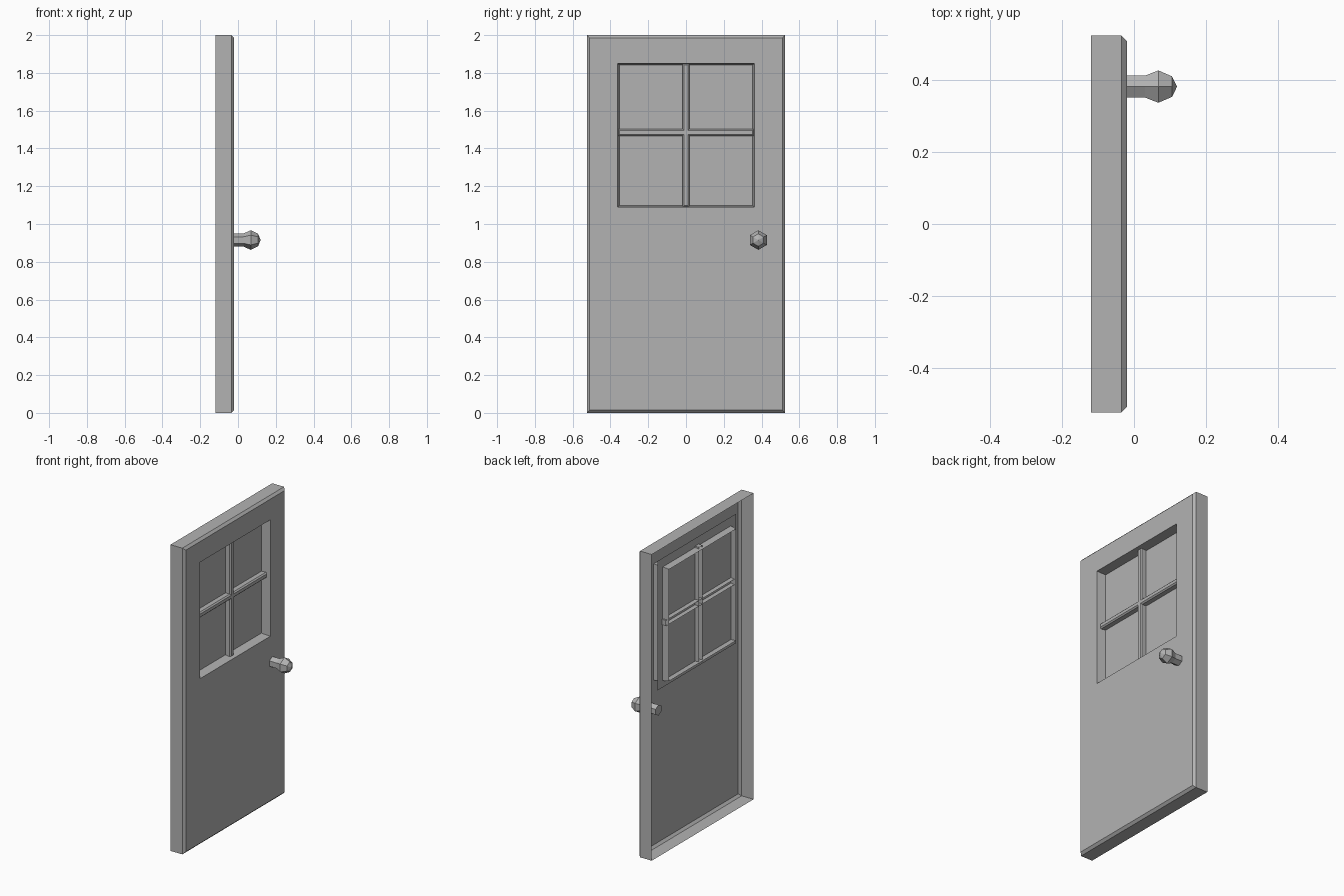
import bpy
import bmesh
from math import cos, sin, pi

cube = bpy.data.objects.get("Cube")
if cube:
    bpy.data.objects.remove(cube, do_unlink=True)

grey = bpy.data.materials.new("plain_grey")
grey.use_nodes = True
grey.diffuse_color = (0.45, 0.45, 0.45, 1)
bsdf = next(n for n in grey.node_tree.nodes if n.type == "BSDF_PRINCIPLED")
bsdf.inputs["Base Color"].default_value = grey.diffuse_color


def rect(x, y0, y1, z0, z1):
    """Rectangular ring at depth x, counter-clockwise from the handle side."""
    return [(x, y0, z0), (x, y1, z0), (x, y1, z1), (x, y0, z1)]


def hexagon(x, r, y, z):
    """Six-sided ring around the knob axis, with a corner on top."""
    return [(x, y + r * cos(pi / 2 + k * pi / 3), z + r * sin(pi / 2 + k * pi / 3))
            for k in range(6)]


def loft(name, rings, cap_start=False, cap_end=False):
    """Join successive rings with flat faces, optionally closing the ends."""
    bm = bmesh.new()
    loops = [[bm.verts.new(p) for p in ring] for ring in rings]
    for a, b in zip(loops, loops[1:]):
        for i in range(len(a)):
            j = (i + 1) % len(a)
            bm.faces.new((a[i], a[j], b[j], b[i]))
    if cap_start:
        bm.faces.new(loops[0][::-1])
    if cap_end:
        bm.faces.new(loops[-1])
    bmesh.ops.remove_doubles(bm, verts=bm.verts, dist=0.0001)
    mesh = bpy.data.meshes.new(name)
    bm.to_mesh(mesh)
    bm.free()
    mesh.materials.append(grey)
    obj = bpy.data.objects.new(name, mesh)
    bpy.context.collection.objects.link(obj)
    return obj


BACK, FRONT, PANE, BAR = -0.12, -0.02, -0.078, -0.04
MID = 1.485

# Hollow door leaf: open back, bevelled front edge, window opening
opening = rect(FRONT, -0.362, 0.362, 1.09, 1.85)
loft("door_leaf", [
    rect(BACK, -0.525, 0.525, 0, 2),
    rect(-0.035, -0.525, 0.525, 0, 2),
    rect(FRONT, -0.51, 0.51, 0.015, 1.985),
    opening,
])

# Tapered lining through the opening
loft("window_lining", [opening, rect(BACK, -0.345, 0.345, 1.105, 1.835)])

# Flat pane, a little larger than the opening
loft("window_pane", [rect(PANE, -0.405, 0.405, 1.055, 1.9)], cap_end=True)


# Glazing bars: open-backed channels with bevelled fronts
def glazing_bar(name, y0, y1, z0, z1):
    b = 0.008
    loft(name, [
        rect(-0.108, y0, y1, z0, z1),
        rect(BAR - b, y0, y1, z0, z1),
        rect(BAR, y0 + b, y1 - b, z0 + b, z1 - b),
    ], cap_end=True)


glazing_bar("vertical_bar", -0.018, 0.018, 1.09, 1.85)
glazing_bar("horizontal_bar", -0.36, 0.36, MID - 0.018, MID + 0.018)

# Six-sided knob on a neck that passes through the leaf
profile = [(-0.07, 0.035), (0.03, 0.035), (0.068, 0.052), (0.106, 0.033), (0.12, 0)]
loft("door_knob", [hexagon(x, r, 0.383, 0.915) for x, r in profile], cap_start=True)
